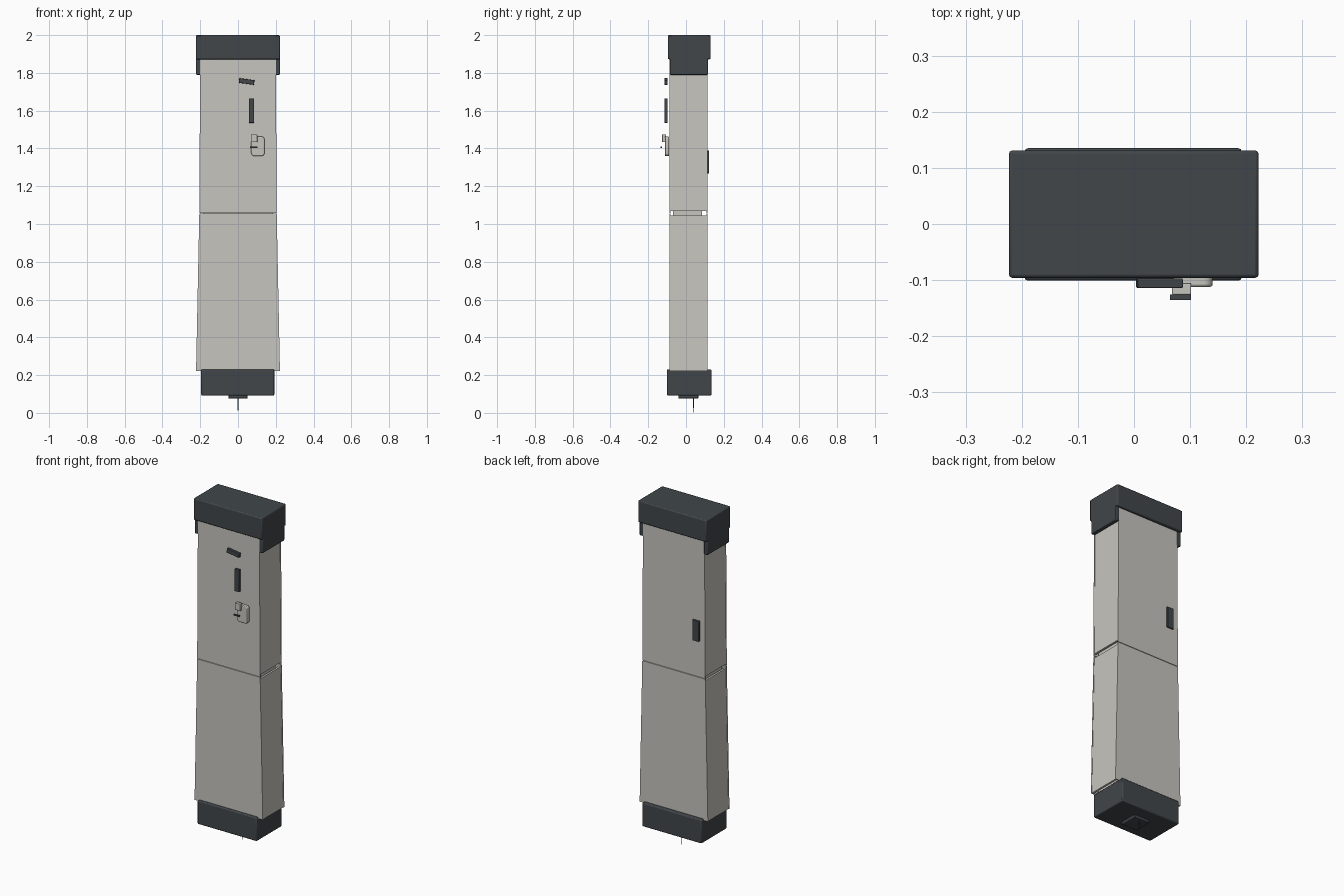
import bpy, bmesh, math
from mathutils import Matrix

if "Cube" in bpy.data.objects:
    bpy.data.objects.remove(bpy.data.objects["Cube"])


def material(name, rgb):
    m = bpy.data.materials.new(name)
    m.diffuse_color = (*rgb, 1)
    m.use_nodes = True
    m.node_tree.nodes["Principled BSDF"].inputs["Base Color"].default_value = m.diffuse_color
    return m


LIGHT = material("warm_light_grey", (0.57, 0.56, 0.52))
DARK = material("dark_slate", (0.052, 0.061, 0.068))


def finish(name, bm, mat, bevel=0, segments=2):
    bmesh.ops.recalc_face_normals(bm, faces=bm.faces)
    me = bpy.data.meshes.new(name)
    bm.to_mesh(me)
    bm.free()
    me.materials.append(mat)
    ob = bpy.data.objects.new(name, me)
    bpy.context.collection.objects.link(ob)
    if bevel:
        mod = ob.modifiers.new("edge_round", "BEVEL")
        mod.width, mod.segments = bevel, segments
    return ob


def box(name, x, y, z, mat, bevel=0, tilt=0):
    """Box between ranges, optionally turned about its own y axis."""
    bm = bmesh.new()
    bmesh.ops.create_cube(bm, size=1)
    size = [r[1] - r[0] for r in (x, y, z)]
    mid = [(r[1] + r[0]) / 2 for r in (x, y, z)]
    bm.transform(Matrix.Translation(mid) @ Matrix.Rotation(tilt, 4, "Y")
                 @ Matrix.Diagonal((*size, 1)))
    return finish(name, bm, mat, bevel)


def extrude_xz(name, pts, y, mat, bevel=0):
    """Front-facing outline given depth along y."""
    bm = bmesh.new()
    face = bm.faces.new([bm.verts.new((px, y[0], pz)) for px, pz in pts])
    out = bmesh.ops.extrude_face_region(bm, geom=[face])
    verts = [v for v in out["geom"] if isinstance(v, bmesh.types.BMVert)]
    bmesh.ops.translate(bm, verts=verts, vec=(0, y[1] - y[0], 0))
    return finish(name, bm, mat, bevel)


# Flared housing: thin front and back plates, with side panels between them
Y0, Y1, T = -0.087, 0.114, 0.006
sections = {"lower": (0.222, 0.222, 0.205, 1.056, 1.045),
            "upper": (1.059, 0.205, 0.20, 1.90, 1.90)}
for label, (zb, wb, wt, zt, side_top) in sections.items():
    outline = [(-wb, zb), (wb, zb), (wt, zt), (-wt, zt)]
    extrude_xz(label + "_front_plate", outline, (Y0, Y0 + T), LIGHT)
    extrude_xz(label + "_back_plate", outline, (Y1 - T, Y1), LIGHT)
    side_bottom = 1.07 if label == "upper" else zb
    for s, side in ((-1, "left"), (1, "right")):
        strip = [(s * (wb - 0.002), side_bottom), (s * (wt - 0.002), side_top),
                 (s * (wt - 0.014), side_top), (s * (wb - 0.014), side_bottom)]
        extrude_xz(f"{label}_{side}_panel", strip, (Y0 + T, Y1 - T), LIGHT)

# Inner core seen through the side seam
box("inner_core", (-0.185, 0.185), (-0.07, 0.085), (0.2, 1.9), LIGHT)

# Top cap with side skirts
box("top_cap", (-0.223, 0.222), (-0.096, 0.131), (1.872, 2.0), DARK, 0.006)
for s, side in ((-1, "left"), (1, "right")):
    box(side + "_cap_skirt", sorted((s * 0.198, s * 0.222)),
        (-0.086, 0.116), (1.79, 1.885), DARK, 0.004)

# Base, foot plate and ground pin
box("base", (-0.195, 0.192), (-0.101, 0.135), (0.092, 0.231), DARK, 0.006)
box("foot_plate", (-0.05, 0.05), (-0.04, 0.065), (0.076, 0.094), DARK, 0.003)
bm = bmesh.new()
bmesh.ops.create_cone(bm, cap_ends=True, segments=8, radius1=0.001,
                      radius2=0.003, depth=0.08)
bm.transform(Matrix.Translation((0, 0.04, 0.04)))
finish("ground_pin", bm, DARK)

# Front fittings
box("slanted_bar", (0.005, 0.086), (-0.114, -0.097), (1.742, 1.767), DARK,
    0.002, math.radians(8))
box("upright_bar", (0.057, 0.086), (-0.114, -0.097), (1.535, 1.665), DARK, 0.002)


def rounded_rect(x0, x1, z0, z1, r, n=5):
    pts = []
    for i, (cx, cz) in enumerate(((x1 - r, z1 - r), (x0 + r, z1 - r),
                                  (x0 + r, z0 + r), (x1 - r, z0 + r))):
        for k in range(n):
            a = math.pi / 2 * (i + k / (n - 1))
            pts.append((cx + r * math.cos(a), cz + r * math.sin(a)))
    return pts


extrude_xz("latch_plate", rounded_rect(0.07, 0.14, 1.36, 1.463, 0.016),
           (-0.112, -0.09), LIGHT, 0.004)
box("latch_block", (0.068, 0.102), (-0.126, -0.106), (1.433, 1.474), LIGHT, 0.002)
box("latch_pin", (0.064, 0.102), (-0.135, -0.126), (1.402, 1.409), DARK)

# Back grip
box("back_grip", (-0.17, -0.127), (0.112, 0.123), (1.268, 1.39), DARK, 0.003)

# Smooth shading with crisp edges
for ob in bpy.context.scene.objects:
    ob.select_set(True)
    bpy.context.view_layer.objects.active = ob
bpy.ops.object.shade_smooth_by_angle(angle=math.radians(30))
